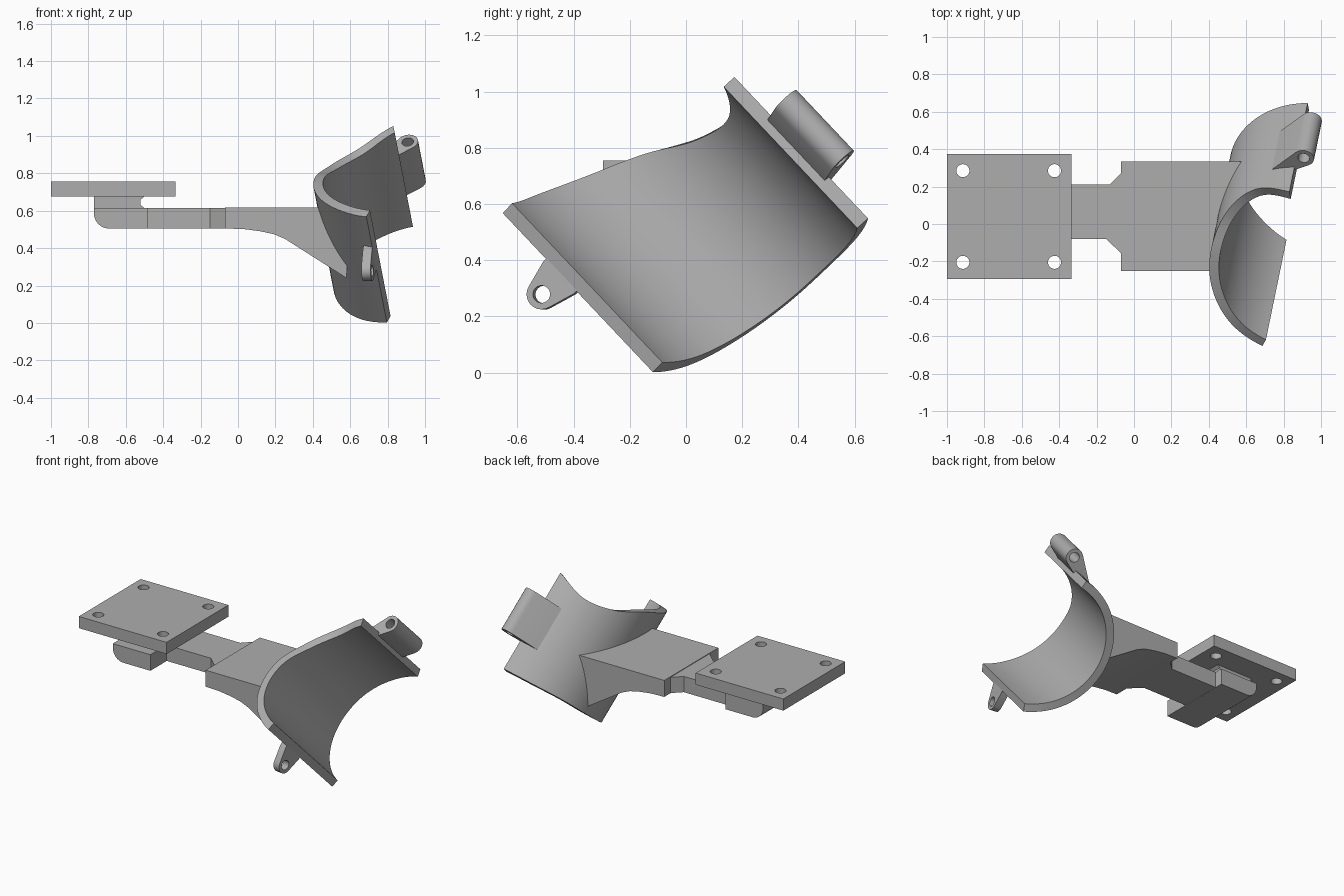
import bpy, bmesh, math
from mathutils import Vector

cube = bpy.data.objects.get("Cube")
if cube:
    bpy.data.objects.remove(cube, do_unlink=True)

grey = bpy.data.materials.new("plain_grey")
grey.use_nodes = True
grey.diffuse_color = (0.42, 0.42, 0.42, 1)
grey.node_tree.nodes["Principled BSDF"].inputs["Base Color"].default_value = (0.42, 0.42, 0.42, 1)

# Cuff frame: along its axis, across its width, and out through its opening
AXIS = Vector((0.14, 0.68, -0.72)).normalized()
OPEN = Vector((0.983, -0.183, 0.0185)).normalized()
OPEN = (OPEN - AXIS * OPEN.dot(AXIS)).normalized()
WIDE = OPEN.cross(AXIS)
CW, CN = 0.482, 0.93
R_OUT, R_IN, SPAN = 0.486, 0.434, 75


def cuff(w, n, s):
    return AXIS * s + WIDE * w + OPEN * n


def cuff_lug(s, w, n):
    return cuff(w, n, s)


def side(x, z, y):
    return Vector((x, y, z))


def plan(x, y, z):
    return Vector((x, y, z))


def finish(name, bm, smooth=False):
    bmesh.ops.recalc_face_normals(bm, faces=bm.faces)
    mesh = bpy.data.meshes.new(name)
    bm.to_mesh(mesh)
    bm.free()
    mesh.materials.append(grey)
    obj = bpy.data.objects.new(name, mesh)
    bpy.context.collection.objects.link(obj)
    if smooth:
        shade(obj)
    return obj


def shade(obj):
    bpy.ops.object.select_all(action="DESELECT")
    obj.select_set(True)
    bpy.context.view_layer.objects.active = obj
    bpy.ops.object.shade_smooth_by_angle(angle=math.radians(30))


def prism(name, pts, frame, a, b):
    bm = bmesh.new()
    low = [bm.verts.new(frame(u, v, a)) for u, v in pts]
    high = [bm.verts.new(frame(u, v, b)) for u, v in pts]
    bm.faces.new(low)
    bm.faces.new(high)
    for i in range(len(pts)):
        j = (i + 1) % len(pts)
        bm.faces.new((low[i], low[j], high[j], high[i]))
    return finish(name, bm)


def circle(u, v, r, count=24):
    return [(u + r * math.cos(math.tau * i / count), v + r * math.sin(math.tau * i / count))
            for i in range(count)]


def hull(pts):
    # 2D convex outline
    pts = sorted(set(pts))

    def half(seq):
        out = []
        for p in seq:
            while len(out) > 1 and ((out[-1][0] - out[-2][0]) * (p[1] - out[-2][1])
                                    - (out[-1][1] - out[-2][1]) * (p[0] - out[-2][0])) <= 0:
                out.pop()
            out.append(p)
        return out[:-1]
    return half(pts) + half(pts[::-1])


def cut(obj, cutters):
    for c in cutters:
        c.hide_render = True
        mod = obj.modifiers.new("cut", "BOOLEAN")
        mod.operation = "DIFFERENCE"
        mod.solver = "EXACT"
        mod.object = c
    bpy.context.view_layer.update()
    graph = bpy.context.evaluated_depsgraph_get()
    mesh = bpy.data.meshes.new_from_object(obj.evaluated_get(graph))
    obj.modifiers.clear()
    obj.data = mesh
    for c in cutters:
        bpy.data.objects.remove(c, do_unlink=True)
    shade(obj)


def spline(values, t):
    # Smooth curve through evenly spaced values
    t *= len(values) - 1
    i = min(int(t), len(values) - 2)
    f = t - i
    p1, p2 = values[i], values[i + 1]
    p0 = values[i - 1] if i else 2 * p1 - p2
    p3 = values[i + 2] if i + 2 < len(values) else 2 * p2 - p1
    return p1 + 0.5 * f * (p2 - p0 + f * (2 * p0 - 5 * p1 + 4 * p2 - p3
                                          + f * (3 * (p1 - p2) + p3 - p0)))


def arc_point(deg, r):
    a = math.radians(deg)
    return CW + r * math.sin(a), CN - r * math.cos(a)


# Curved cuff with skewed, flowing ends
UPPER_END = [-0.756, -0.73, -0.675, -0.6, -0.495, -0.455, -0.524]
LOWER_END = [0.03, 0.08, 0.115, 0.14, 0.155, 0.17, 0.175]
bm = bmesh.new()
rings = []
STEPS = 48
for i in range(STEPS + 1):
    t = i / STEPS
    s1, s2 = spline(UPPER_END, t), spline(LOWER_END, t)
    deg = SPAN * (2 * t - 1)
    rings.append([bm.verts.new(cuff(*arc_point(deg, r), s))
                  for r, s in ((R_OUT, s1), (R_OUT, s2), (R_IN, s2), (R_IN, s1))])
for a, b in zip(rings, rings[1:]):
    for k in range(4):
        m = (k + 1) % 4
        bm.faces.new((a[k], a[m], b[m], b[k]))
bm.faces.new(rings[0])
bm.faces.new(rings[-1])
finish("cuff_shell", bm, True)

# Tube with a web on the rear edge of the cuff
tube_at = (1.03, 0.845)
web = hull(circle(*tube_at, 0.056, 20) + [arc_point(d, 0.46) for d in (52, 65, 73)])
tube = prism("rear_tube", web, cuff, -0.33, -0.03)
cut(tube, [prism("tube_bore", circle(*tube_at, 0.032), cuff, -0.5, 0.2),
           prism("cuff_clearance", circle(CW, CN, 0.45, 96), cuff, -1, 1)])

# Small eyelet on the front edge of the cuff
eye = hull(circle(-0.45, -0.086, 0.054) + [(-0.53, 0.0), (-0.37, 0.0), (-0.53, 0.03), (-0.37, 0.03)])
eyelet = prism("front_eyelet", eye, cuff_lug, 0.755, 0.805)
cut(eyelet, [prism("eyelet_hole", circle(-0.45, -0.086, 0.031), cuff_lug, 0.6, 1)])

# Mounting plate with four holes
plate = prism("mounting_plate", [(-1, -0.295), (-0.335, -0.295), (-0.335, 0.375), (-1, 0.375)],
              plan, 0.675, 0.755)
cut(plate, [prism("plate_hole", circle(x, y, 0.035), plan, 0.5, 0.9)
            for x in (-0.915, -0.425) for y in (-0.205, 0.285)])

# Rounded block and neck under the plate
corner = [(-0.69 - 0.08 * math.sin(a), 0.585 - 0.08 * math.cos(a))
          for a in (math.pi / 2 * i / 8 for i in range(9))]
shade(prism("arm_end_block", corner + [(-0.77, 0.615), (-0.485, 0.615), (-0.485, 0.505)],
            side, -0.255, 0.265))
prism("plate_neck", [(-0.77, 0.68), (-0.77, 0.61), (-0.495, 0.61), (-0.52, 0.63),
                     (-0.52, 0.66), (-0.495, 0.68)], side, -0.15, 0.21)

# Narrow arm with flared shoulders
prism("narrow_arm", [(-0.6, -0.08), (-0.15, -0.08), (-0.07, -0.155), (0, -0.155),
                     (0, 0.27), (-0.07, 0.27), (-0.13, 0.21), (-0.6, 0.21)], plan, 0.506, 0.614)

# Wide bracket sweeping down to meet the cuff
bracket = prism("wide_bracket", [(-0.07, 0.618), (0.6, 0.618), (0.58, 0.24), (0.25, 0.45),
                                 (0.19, 0.475), (0.12, 0.49), (0.03, 0.502), (-0.07, 0.505)],
                side, -0.25, 0.335)
cut(bracket, [prism("bracket_trim", circle(CW, CN, 0.46, 96), cuff, -1.5, 1.5)])
